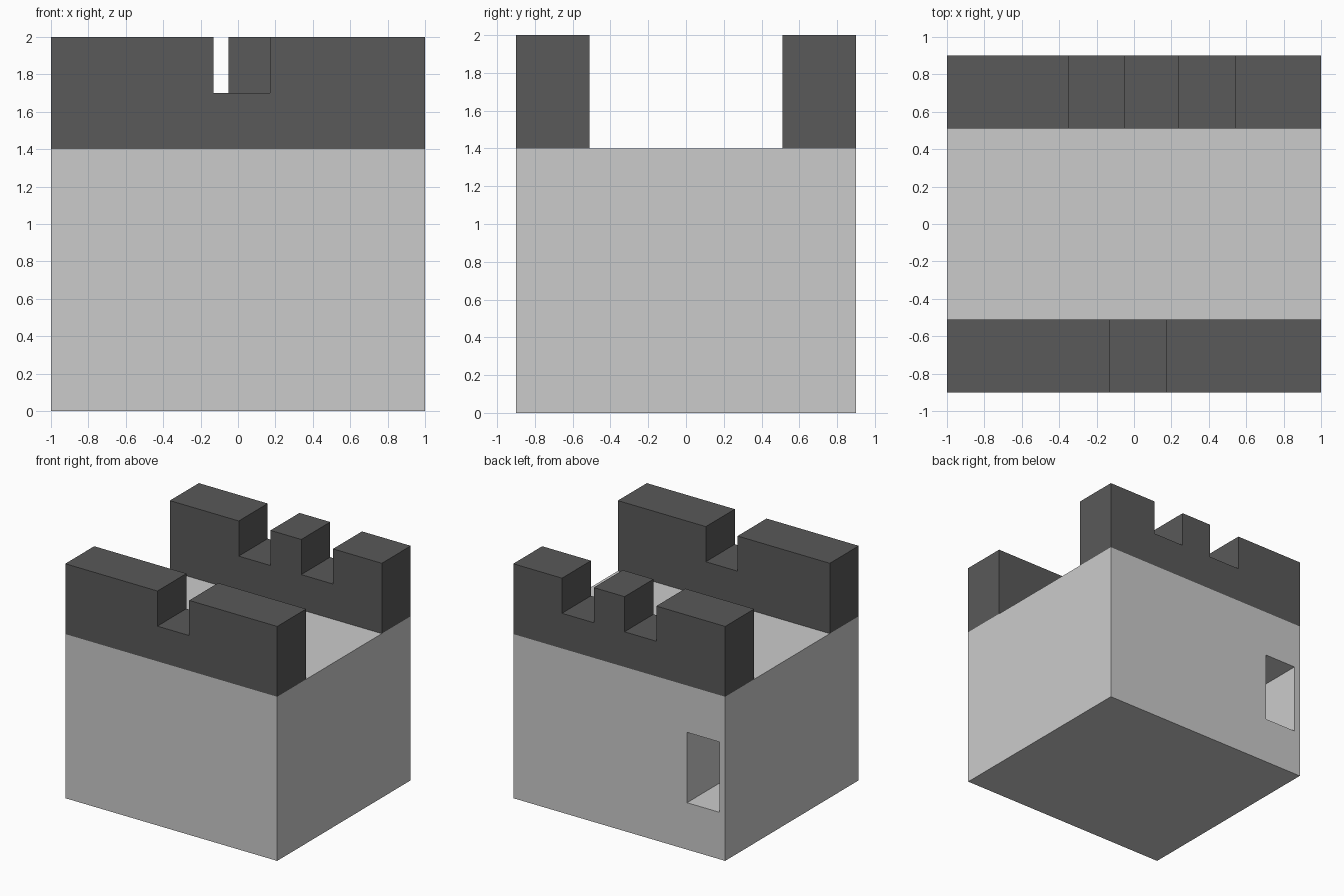
import bpy
import bmesh
from mathutils import Vector

if "Cube" in bpy.data.objects:
    bpy.data.objects.remove(bpy.data.objects["Cube"])

WALL_TOP, MERLON_TOP, NOTCH_Z, NOTCH_W = 1.4, 2.0, 1.7, 0.3

dark = bpy.data.materials.new("dark_stone")
dark.diffuse_color = (0.1, 0.1, 0.1, 1)
dark.use_nodes = True
dark.node_tree.nodes["Principled BSDF"].inputs["Base Color"].default_value = dark.diffuse_color


def add_object(name, bm):
    bmesh.ops.recalc_face_normals(bm, faces=bm.faces)
    mesh = bpy.data.meshes.new(name)
    bm.to_mesh(mesh)
    bm.free()
    obj = bpy.data.objects.new(name, mesh)
    bpy.context.collection.objects.link(obj)
    return obj


def box(name, low, high):
    low, high = Vector(low), Vector(high)
    bm = bmesh.new()
    bmesh.ops.create_cube(bm, size=1)
    bmesh.ops.scale(bm, vec=high - low, verts=bm.verts)
    bmesh.ops.translate(bm, vec=(low + high) / 2, verts=bm.verts)
    return add_object(name, bm)


def battlement(name, y0, y1, notches):
    # Notched outline in the xz plane, extruded through the wall thickness
    outline = [(1, WALL_TOP), (-1, WALL_TOP), (-1, MERLON_TOP)]
    for x in notches:
        outline += [(x, MERLON_TOP), (x, NOTCH_Z),
                    (x + NOTCH_W, NOTCH_Z), (x + NOTCH_W, MERLON_TOP)]
    outline.append((1, MERLON_TOP))
    bm = bmesh.new()
    face = bm.faces.new([bm.verts.new((x, y0, z)) for x, z in outline])
    ext = bmesh.ops.extrude_face_region(bm, geom=[face], use_keep_orig=True)
    moved = [v for v in ext["geom"] if isinstance(v, bmesh.types.BMVert)]
    bmesh.ops.translate(bm, vec=(0, y1 - y0, 0), verts=moved)
    obj = add_object(name, bm)
    obj.data.materials.append(dark)


# Solid tower block with a deep window recess in the back
tower = box("tower_block", (-1, -0.9, 0), (1, 0.9, WALL_TOP))
cutter = box("window_cutter", (-0.945, 0.4, 0.4), (-0.64, 1.4, 1.0))
cutter.hide_render = True
cutter.hide_set(True)
cut = tower.modifiers.new("window", 'BOOLEAN')
cut.operation = 'DIFFERENCE'
cut.solver = 'EXACT'
cut.object = cutter

# Dark battlements along the front and back edges
battlement("front_battlement", -0.9, -0.51, [-0.13])
battlement("back_battlement", 0.51, 0.9, [-0.35, 0.24])
